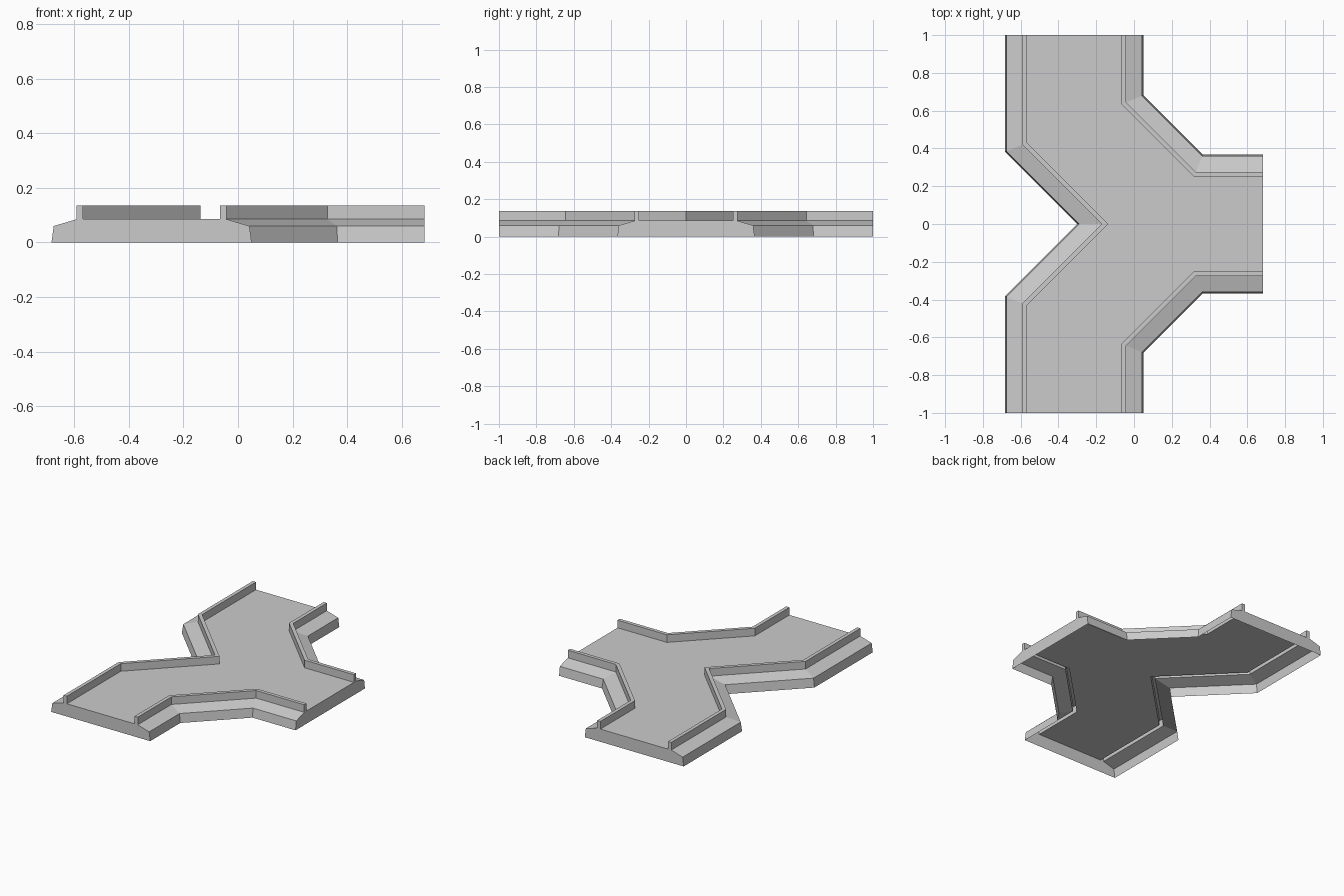
import bpy
from mathutils import Vector

if "Cube" in bpy.data.objects:
    bpy.data.objects.remove(bpy.data.objects["Cube"])

# Edge cross-section: (inward offset, height) - skirt, sloped shoulder, guard rail, deck
PROFILE = [(0, 0), (0.008, 0.06), (0.092, 0.085), (0.092, 0.136),
           (0.116, 0.136), (0.116, 0.085)]

# Outer outline in three stretches, counter-clockwise, road on the left
right_front = [(0.05, -1), (0.05, -0.682), (0.365, -0.367), (0.683, -0.367)]
right_back = [(x, -y) for x, y in reversed(right_front)]
left_notch = [(-0.683, 1), (-0.683, 0.382), (-0.301, 0), (-0.683, -0.382), (-0.683, -1)]


def offset(path, d):
    """Shift a path to its left by d with mitred corners."""
    pts = [Vector(p) for p in path]
    normals = []
    for a, b in zip(pts, pts[1:]):
        t = (b - a).normalized()
        normals.append(Vector((-t.y, t.x)))
    out = []
    for i, p in enumerate(pts):
        n0 = normals[max(i - 1, 0)]
        n1 = normals[min(i, len(normals) - 1)]
        out.append(p + (n0 + n1) * (d / (1 + n0.dot(n1))))
    return out


def make(name, verts, faces):
    mesh = bpy.data.meshes.new(name)
    mesh.from_pydata(verts, [], faces)
    mesh.update()
    obj = bpy.data.objects.new(name, mesh)
    bpy.context.collection.objects.link(obj)
    return obj


def sweep(name, path):
    """Sweep the cross-section along a path; return its rows of points."""
    rows = [[(p.x, p.y, z) for p in offset(path, d)] for d, z in PROFILE]
    n = len(path)
    verts = [v for row in rows for v in row]
    faces = [(j * n + i, j * n + i + 1, (j + 1) * n + i + 1, (j + 1) * n + i)
             for j in range(len(PROFILE) - 1) for i in range(n - 1)]
    make(name, verts, faces)
    return rows


# Railed edges
edges = [sweep("right_front_edge", right_front),
         sweep("right_back_edge", right_back),
         sweep("left_edge", left_notch)]

# Road deck between the rails
deck = [v for rows in edges for v in rows[-1]]
make("road_deck", deck, [range(len(deck))])

# End walls closing each arm (the underside stays open)
for i, name in enumerate(["right_end", "back_end", "front_end"]):
    a, b = edges[i], edges[(i + 1) % 3]
    wall = [row[0] for row in b] + [row[-1] for row in reversed(a)]
    make(name, wall, [range(len(wall))])
